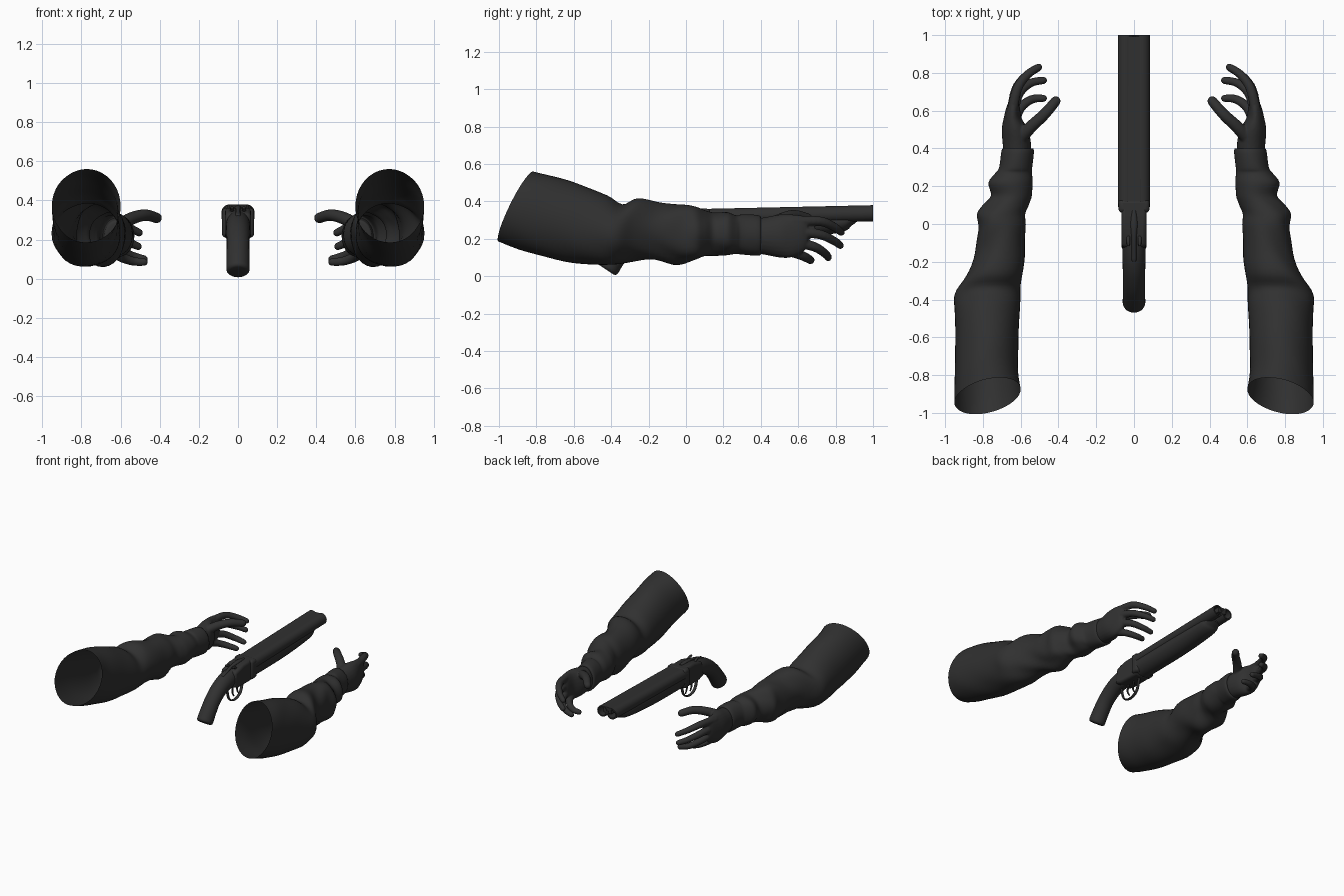
import bpy, bmesh
from math import sin, cos, pi, radians
from mathutils import Vector

if "Cube" in bpy.data.objects:
    bpy.data.objects.remove(bpy.data.objects["Cube"])

charcoal = bpy.data.materials.new("charcoal")
charcoal.use_nodes = True
charcoal.diffuse_color = (0.03, 0.03, 0.03, 1)
charcoal.node_tree.nodes["Principled BSDF"].inputs["Base Color"].default_value = (0.03, 0.03, 0.03, 1)


def smooth_path(rows, steps):
    """Catmull-Rom interpolation of rows of any width."""
    out = []
    for i in range(len(rows) - 1):
        quad = [rows[max(0, i - 1)], rows[i], rows[i + 1], rows[min(len(rows) - 1, i + 2)]]
        for s in range(steps):
            t = s / steps
            out.append([b + t / 2 * (c - a + t * (2 * a - 5 * b + 4 * c - d + t * (3 * (b - c) + d - a)))
                        for a, b, c, d in zip(*quad)])
    return out + [list(rows[-1])]


def loft(name, rings, caps=True, angle=40):
    bm = bmesh.new()
    loops = [[bm.verts.new(p) for p in ring] for ring in rings]
    n = len(loops[0])
    for a, b in zip(loops, loops[1:]):
        for i in range(n):
            j = (i + 1) % n
            bm.faces.new((a[i], a[j], b[j], b[i]))
    if caps:
        bm.faces.new(loops[0])
        bm.faces.new(loops[-1])
    bmesh.ops.recalc_face_normals(bm, faces=bm.faces)
    mesh = bpy.data.meshes.new(name)
    bm.to_mesh(mesh)
    bm.free()
    mesh.materials.append(charcoal)
    ob = bpy.data.objects.new(name, mesh)
    bpy.context.collection.objects.link(ob)
    bpy.ops.object.select_all(action='DESELECT')
    ob.select_set(True)
    bpy.context.view_layer.objects.active = ob
    bpy.ops.object.shade_smooth_by_angle(angle=radians(angle))
    return ob


def tube(name, rows, steps=5, sides=16, tip=1.0, ref=(0, 0, 1)):
    """Rows are x, y, z, side radius, up radius; the far end is rounded."""
    path = smooth_path(rows, steps)
    pts = [Vector(r[:3]) for r in path]
    rings = []

    def ring(centre, t, ra, rb):
        side = t.cross(Vector(ref)).normalized()
        up = side.cross(t)
        rings.append([centre + side * ra * cos(2 * pi * k / sides) + up * rb * sin(2 * pi * k / sides)
                      for k in range(sides)])
    for i, row in enumerate(path):
        t = (pts[min(i + 1, len(pts) - 1)] - pts[max(i - 1, 0)]).normalized()
        ring(pts[i], t, row[3], row[4])
    for a in (0.5, 1.0, 1.4):
        ring(pts[-1] + t * row[4] * tip * sin(a), t,
             row[3] * (1 - tip + tip * cos(a)), row[4] * (1 - tip + tip * cos(a)))
    return loft(name, rings)


def body(name, rows, steps, sides, caps, fold=0.0):
    """Rows are y, outer x, inner x, top z, bottom z, slant of the ring."""
    rings = []
    for y, xo, xi, zt, zb, slant in smooth_path(rows, steps):
        ring = []
        for k in range(sides):
            a = 2 * pi * k / sides
            crease = max(0, 1 - abs(y + 0.05) / 0.45)
            f = 1 + fold * (0.2 + crease) * sin(24 * y + 2.5 * sin(a + 1) + 2 * cos(2 * a))
            ring.append(((xo + xi) / 2 + (xo - xi) / 2 * cos(a) * f,
                         y + slant * (sin(a) - 0.4 * cos(a)),
                         (zt + zb) / 2 + (zt - zb) / 2 * sin(a) * f))
        rings.append(ring)
    return loft(name, rings, caps, 80)


def mirrored(ob):
    ob.modifiers.new("mirror", 'MIRROR').use_mirror_merge = False


# Sleeves: open at the shoulder, gathered at the elbow and cuff
sleeve = body("sleeves", [
    (-.91, .95, .6, .56, .185, .09), (-.78, .95, .615, .535, .13, .07),
    (-.6, .945, .61, .485, .08, .05), (-.45, .95, .605, .43, .06, .03),
    (-.36, .945, .6, .385, .065, .02), (-.27, .89, .59, .42, .08, .01),
    (-.15, .84, .58, .39, .085, .01), (-.03, .825, .57, .39, .065, .01),
    (.05, .835, .58, .37, .085, 0), (.1, .8, .56, .35, .105, 0),
    (.15, .755, .54, .34, .11, 0), (.22, .77, .535, .345, .115, 0),
    (.27, .735, .54, .325, .12, 0), (.3, .715, .54, .33, .115, 0),
    (.39, .70, .53, .325, .11, 0), (.4, .685, .545, .305, .13, 0)],
    4, 40, False, 0.035)
mirrored(sleeve)

# Hands: palm, four curled fingers and a thumb fused into one skin
palm = body("hands", [
    (.33, .685, .55, .3, .13, 0), (.42, .695, .545, .315, .115, 0),
    (.5, .70, .56, .33, .1, 0), (.56, .69, .595, .33, .1, 0),
    (.62, .675, .605, .325, .125, 0), (.65, .66, .62, .3, .16, 0)],
    4, 24, True)
digits = {
    "index_finger": [(.65, .56, .29), (.62, .71, .295), (.565, .79, .265), (.505, .83, .235)],
    "middle_finger": [(.65, .56, .24), (.625, .71, .225), (.565, .79, .19), (.51, .825, .165)],
    "ring_finger": [(.65, .54, .19), (.615, .68, .16), (.55, .745, .12), (.48, .76, .1)],
    "little_finger": [(.645, .5, .15), (.605, .61, .115), (.54, .66, .09), (.48, .665, .085)],
    "thumb": [(.62, .43, .26), (.55, .51, .305), (.475, .58, .325), (.415, .65, .31)]}
parts = [palm]
for name, pts in digits.items():
    base = 0.036 if name == "thumb" else 0.029
    parts.append(tube(name, [(*p, base - i * 0.003, base - i * 0.003) for i, p in enumerate(pts)]))
for ob in parts:
    ob.select_set(True)
bpy.context.view_layer.objects.active = palm
bpy.ops.object.join()
palm.modifiers.clear()
remesh = palm.modifiers.new("fuse", 'REMESH')
remesh.mode = 'VOXEL'
remesh.voxel_size = 0.007
remesh.use_smooth_shade = True
relax = palm.modifiers.new("relax", 'SMOOTH')
relax.factor = 0.5
relax.iterations = 3
mirrored(palm)

# Twin barrels with open bores
for side, x in (("left", .042), ("right", -.042)):
    rings = []
    for y, r in ((.09, .043), (1, .043), (1, .033), (.88, .033)):
        z = .317 + .022 * (y - .09)
        rings.append([(x + r * cos(a * pi / 12), y, z + r * sin(a * pi / 12)) for a in range(24)])
    loft(side + "_barrel", rings)


def block(name, profile, half_width, bevel):
    """A y-z profile extruded across x with rounded edges."""
    ob = loft(name, [[(x, y, z) for y, z in profile] for x in (-half_width, half_width)])
    mod = ob.modifiers.new("bevel", 'BEVEL')
    mod.width = bevel
    mod.segments = 3
    return ob


# Rib joining the barrels, and the metal action
block("top_rib", [(.09, .32), (.995, .33), (.995, .378), (.09, .359)], .036, .003)
block("receiver", [(.1, .2), (.1, .362), (-.02, .362), (-.12, .335), (-.14, .22), (-.08, .2)], .066, .018)
block("breech_shoulder", [(.06, .21), (.13, .21), (.13, .362), (.06, .362)], .082, .02)

# Wooden fore-end tapering up towards the muzzles
tube("fore_end", [(0, .1, .275, .08, .08), (0, .5, .277, .08, .076),
                  (0, .8, .285, .076, .055), (0, .87, .3, .066, .035),
                  (0, .91, .31, .05, .018)], tip=0.3, sides=24)

# Curved pistol grip
tube("grip", [(0, .02, .278, .06, .075), (0, -.12, .272, .062, .07),
              (0, -.22, .245, .06, .062), (0, -.31, .185, .058, .056),
              (0, -.37, .115, .059, .058), (0, -.415, .05, .06, .062)], tip=0.3, sides=24)

# Top lever, hammers, trigger guard and triggers
tube("top_lever", [(0, .07, .36, .01, .008), (0, .0, .364, .018, .01),
                   (0, -.09, .352, .012, .01), (0, -.19, .322, .014, .01)], sides=10)
for side, x in (("left", .03), ("right", -.03)):
    tube(side + "_hammer", [(x, -.06, .33, .01, .012), (x, -.085, .357, .01, .01),
                            (x, -.11, .363, .008, .007)], sides=10)
tube("trigger_guard", [(0, .06, .21, .006, .012), (0, .03, .11, .006, .012),
                       (0, -.045, .077, .006, .012), (0, -.115, .11, .006, .012),
                       (0, -.145, .22, .006, .012)], sides=10, ref=(1, 0, 0))
for name, y in (("front_trigger", 0), ("rear_trigger", -.06)):
    tube(name, [(0, y, .21, .008, .008), (0, y - .012, .15, .007, .007),
                (0, y + .006, .11, .005, .005)], sides=8, ref=(1, 0, 0))
